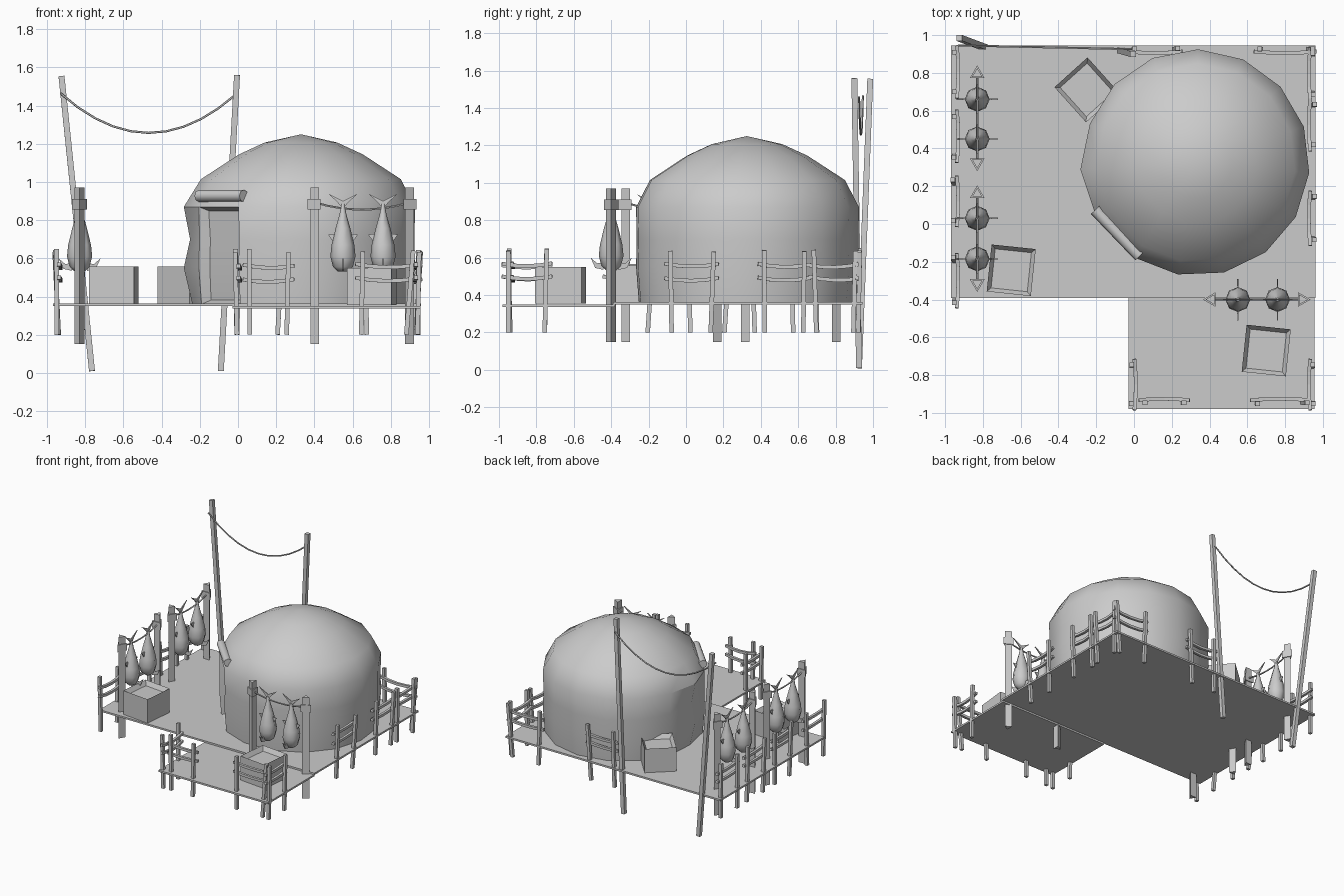
import bpy, bmesh, math, random
from mathutils import Vector, Matrix

random.seed(4)
if "Cube" in bpy.data.objects:
    bpy.data.objects.remove(bpy.data.objects["Cube"])

grey = bpy.data.materials.new("weathered_grey")
grey.use_nodes = True
COLOUR = (0.6, 0.6, 0.6, 1)
grey.diffuse_color = COLOUR
grey.node_tree.nodes["Principled BSDF"].inputs["Base Color"].default_value = COLOUR


def finish(name, bm, smooth=None):
    bmesh.ops.recalc_face_normals(bm, faces=bm.faces)
    mesh = bpy.data.meshes.new(name)
    bm.to_mesh(mesh)
    bm.free()
    mesh.materials.append(grey)
    ob = bpy.data.objects.new(name, mesh)
    bpy.context.collection.objects.link(ob)
    if smooth:
        bpy.ops.object.select_all(action="DESELECT")
        ob.select_set(True)
        bpy.context.view_layer.objects.active = ob
        bpy.ops.object.shade_smooth_by_angle(angle=math.radians(smooth))
    return ob


def sweep(bm, pts, radii, sides=4, ref=(1, 0, 0)):
    """Capped tube through pts; a corner (or a flat, if square) faces ref."""
    pts = [Vector(p) for p in pts]
    if not isinstance(radii, (list, tuple)):
        radii = [radii] * len(pts)
    spin = math.pi / 4 if sides == 4 else 0
    rings = []
    for i, (p, r) in enumerate(zip(pts, radii)):
        t = (pts[min(i + 1, len(pts) - 1)] - pts[max(i - 1, 0)]).normalized()
        u = Vector(ref) - t * t.dot(Vector(ref))
        u.normalize()
        v = t.cross(u)
        angles = [spin + math.tau * k / sides for k in range(sides)]
        rings.append([bm.verts.new(p + r * (u * math.cos(a) + v * math.sin(a))) for a in angles])
    for a, b in zip(rings, rings[1:]):
        for k in range(sides):
            n = (k + 1) % sides
            bm.faces.new((a[k], a[n], b[n], b[k]))
    bm.faces.new(rings[0])
    bm.faces.new(rings[-1])


def box(name, centre, size, turn=0):
    bm = bmesh.new()
    place = Matrix.Translation(centre) @ Matrix.Rotation(math.radians(turn), 4, "Z") @ Matrix.Diagonal((*size, 1))
    bmesh.ops.create_cube(bm, size=1, matrix=place)
    return bm


def sag(a, b, drop, steps=8):
    a, b = Vector(a), Vector(b)
    return [a.lerp(b, i / steps) - Vector((0, 0, drop * 4 * (i / steps) * (1 - i / steps))) for i in range(steps + 1)]


# Decks
finish("main_deck", box("main_deck", (-0.005, 0.277, 0.357), (1.93, 1.335, 0.014)))
finish("front_deck", box("front_deck", (0.463, -0.68, 0.343), (0.985, 0.6, 0.014)))

# Domed hut: two columns frame the door, the rest share the remaining turn
CENTRE = Vector((0.33, 0.325, 0))
DOOR, HALF, COLS = math.radians(222), math.radians(15), 15
angles = [DOOR + HALF + (math.tau - 2 * HALF) * i / (COLS - 1) for i in range(COLS)]
profile = [(0.585, 0.36), (0.6, 0.55), (0.597, 0.7), (0.6, 0.87), (0.525, 1.015), (0.325, 1.145), (0.19, 1.207)]
bm = bmesh.new()
rings = []
for j, (r, z) in enumerate(profile):
    ring = []
    for i, a in enumerate(angles):
        # loose cloth edge beside the door
        wobble = 0.015 * (-1) ** (j + 1) if i == COLS - 2 and j < 4 else 0
        ring.append(bm.verts.new(CENTRE + Vector((math.cos(a), math.sin(a), 0)) * (r + wobble) + Vector((0, 0, z))))
    rings.append(ring)
door_faces = []
for j, (a, b) in enumerate(zip(rings, rings[1:])):
    for i in range(COLS):
        n = (i + 1) % COLS
        f = bm.faces.new((a[i], a[n], b[n], b[i]))
        if i == COLS - 1 and j < 3:
            door_faces.append(f)
peak = bm.verts.new(CENTRE + Vector((0, 0, 1.25)))
for i in range(COLS):
    bm.faces.new((rings[-1][i], rings[-1][(i + 1) % COLS], peak))
bmesh.ops.recalc_face_normals(bm, faces=bm.faces)
bmesh.ops.inset_region(bm, faces=door_faces, thickness=0.03, use_boundary=True)
inward = Vector((-math.cos(DOOR), -math.sin(DOOR), 0)) * 0.05
bmesh.ops.translate(bm, verts=list({v for f in door_faces for v in f.verts}), vec=inward)
finish("domed_hut", bm, 35)

# Rolled door curtain
bm = bmesh.new()
sweep(bm, [(-0.205, 0.075, 0.927), (0.03, -0.17, 0.927)], 0.032, 8, (0, 0, 1))
finish("rolled_door_curtain", bm, 50)

# Open crates
for name, x, y, z, turn in [("back_crate", -0.25, 0.71, 0.46, 42), ("left_crate", -0.65, -0.245, 0.46, -6),
                            ("front_crate", 0.7, -0.67, 0.452, -6)]:
    bm = box(name, (x, y, z), (0.235, 0.25, 0.195), turn)
    top = max(bm.faces, key=lambda f: f.calc_center_median().z)
    bmesh.ops.inset_region(bm, faces=[top], thickness=0.03)
    bmesh.ops.translate(bm, verts=list(top.verts), vec=(0, 0, -0.035))
    finish(name, bm)

# Tall leaning poles with a slack rope
bm = bmesh.new()
sweep(bm, [(-0.765, 0.925, 0.01), (-0.925, 0.985, 1.555)], 0.022)
sweep(bm, [(-0.09, 0.925, 0.01), (-0.005, 0.9, 1.56)], 0.022)
finish("tall_poles", bm)
bm = bmesh.new()
sweep(bm, sag((-0.93, 0.945, 1.465), (-0.01, 0.925, 1.46), 0.205, 10), 0.006, 5, (0, 1, 0))
finish("slack_rope", bm, 60)


# Fences: two leaning posts with two bent rails
def fence(name, a, b):
    a, b = Vector((*a, 0)), Vector((*b, 0))
    along = (b - a).normalized()
    side = Vector((-along.y, along.x, 0))
    if side.dot(Vector((0, -0.1, 0)) - a) < 0:
        side.negate()
    bm = bmesh.new()
    for p, lean in ((a, -1), (b, 1)):
        tilt = along * lean * random.uniform(-0.005, 0.018) - side * random.uniform(0, 0.012)
        sweep(bm, [p - tilt + Vector((0, 0, 0.2)), p + tilt + Vector((0, 0, random.uniform(0.63, 0.65)))], 0.017, 4, along)
    for z in (0.495, 0.565):
        ends = [a - along * 0.035 + side * 0.012, b + along * 0.035 + side * 0.012]
        lift = [Vector((0, 0, z + random.uniform(-0.006, 0.006))) for _ in ends]
        path = sag(ends[0] + lift[0], ends[1] + lift[1], 0.014, 4)
        path = [p + side * 0.008 * math.sin(math.pi * i / 4) for i, p in enumerate(path)]
        sweep(bm, path, 0.014, 4, (0, 0, 1))
    finish(name, bm)


for i, (lo, hi) in enumerate([(0.7, 0.91), (0.36, 0.57), (0.02, 0.22), (-0.41, -0.19)]):
    fence(f"left_fence_{i + 1}", (-0.95, lo), (-0.95, hi))
for i, (lo, hi) in enumerate([(0.69, 0.9), (0.42, 0.63), (-0.08, 0.14), (-0.95, -0.75)]):
    fence(f"right_fence_{i + 1}", (0.945, lo), (0.945, hi))
for i, (lo, hi) in enumerate([(0.0, 0.22), (0.67, 0.93)]):
    fence(f"back_fence_{i + 1}", (lo, 0.925), (hi, 0.925))
for i, (lo, hi) in enumerate([(0.06, 0.26), (0.65, 0.9)]):
    fence(f"front_fence_{i + 1}", (lo, -0.945), (hi, -0.945))
fence("front_deck_side_fence", (-0.01, -0.95), (-0.01, -0.75))


# Hanging fish: round body, forked tail, thin fins
def fish(name, at, along):
    at = Vector((at.x, at.y, 0))
    side = Vector((-along.y, along.x, 0))
    up = Vector((0, 0, 1))
    bm = bmesh.new()
    body = [(0.53, 0.025), (0.555, 0.052), (0.61, 0.066), (0.67, 0.06), (0.76, 0.038), (0.83, 0.018), (0.885, 0.009)]
    sweep(bm, [at + up * z for z, _ in body], [r for _, r in body], 8, along)
    finish(name + "_body", bm, 50)
    bm = bmesh.new()

    def fin(axis, outline):
        bm.faces.new([bm.verts.new(at + axis * u + up * z) for u, z in outline])

    for s in (-1, 1):
        fin(along, [(0, 0.86), (0.03 * s, 0.895), (0.078 * s, 0.94), (0.03 * s, 0.915), (0, 0.9)])
        fin(along, [(0.04 * s, 0.67), (0.078 * s, 0.725), (0.03 * s, 0.73)])
        fin(side, [(0.04 * s, 0.575), (0.04 * s, 0.535), (0.085 * s, 0.545), (0.11 * s, 0.6), (0.075 * s, 0.57)])
    fins = finish(name + "_fins", bm)
    mod = fins.modifiers.new("thickness", "SOLIDIFY")
    mod.thickness, mod.offset = 0.007, 0


# Drying racks: three-sided posts with bindings and a cord between
def rack(name, a, b, spots):
    a, b = Vector((*a, 0)), Vector((*b, 0))
    along = (b - a).normalized()
    bm = bmesh.new()
    for p, out in ((a, -along), (b, along)):
        sweep(bm, [p + Vector((0, 0, z)) for z in (0.15, 0.97)], 0.031, 3, out)
        sweep(bm, [p + Vector((0, 0, z)) for z in (0.855, 0.912)], 0.045, 3, out)
    finish(name + "_posts", bm)
    bm = bmesh.new()
    up = Vector((0, 0, 0.89))
    sweep(bm, sag(a + up, b + up, 0.035), 0.006, 5, (0, 0, 1))
    finish(name + "_cord", bm, 60)
    for i, d in enumerate(spots):
        fish(f"{name}_fish_{i + 1}", a + along * d, along)


rack("front_rack", (0.41, -0.4), (0.89, -0.4), (0.14, 0.35))
rack("left_back_rack", (-0.83, 0.325), (-0.83, 0.795), (0.125, 0.335))
rack("left_front_rack", (-0.83, -0.315), (-0.83, 0.16), (0.13, 0.345))
